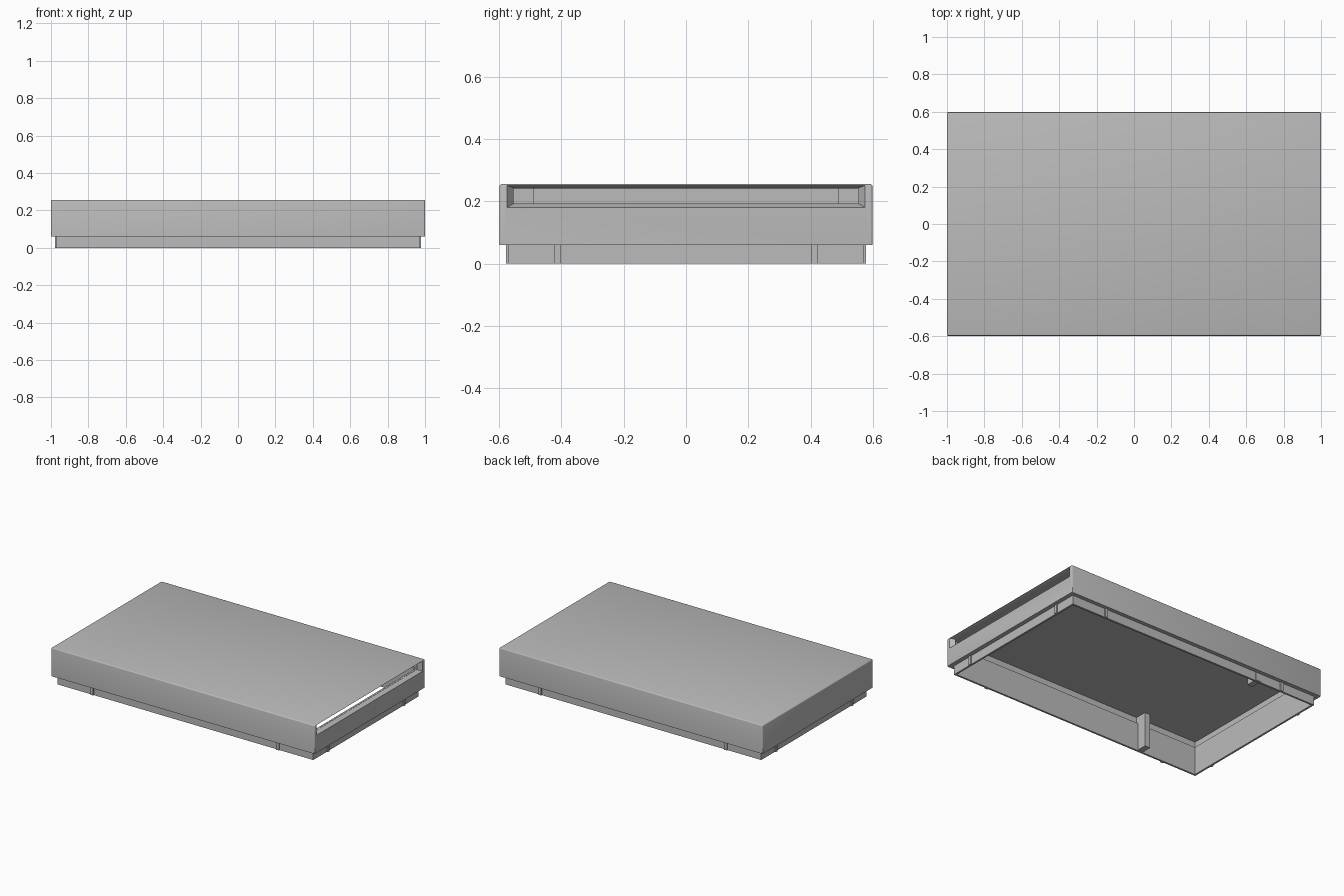
import bpy, bmesh
from mathutils import Vector

if "Cube" in bpy.data.objects:
    bpy.data.objects.remove(bpy.data.objects["Cube"], do_unlink=True)

grey = bpy.data.materials.new("plain_grey")
grey.use_nodes = True
COLOUR = (0.5, 0.5, 0.5, 1)
grey.diffuse_color = COLOUR
grey.node_tree.nodes["Principled BSDF"].inputs["Base Color"].default_value = COLOUR


def make_box(name, low, high, bevel=0, shape=None):
    """Box between two corners; bevel rounds all but the bottom edges."""
    low, high = Vector(low), Vector(high)
    bm = bmesh.new()
    bmesh.ops.create_cube(bm, size=1)
    for v in bm.verts:
        v.co = (low + high) / 2 + v.co * (high - low)
        if shape:
            shape(v)
    if bevel:
        edges = [e for e in bm.edges if max(v.co.z for v in e.verts) > low.z + 0.001]
        bmesh.ops.bevel(bm, geom=edges, offset=bevel, segments=3,
                        profile=0.5, affect='EDGES')
    mesh = bpy.data.meshes.new(name)
    bm.to_mesh(mesh)
    bm.free()
    mesh.materials.append(grey)
    obj = bpy.data.objects.new(name, mesh)
    bpy.context.collection.objects.link(obj)
    return obj


def cut(obj, cutter):
    """Subtract the cutter and discard it."""
    mod = obj.modifiers.new("cut", 'BOOLEAN')
    mod.operation = 'DIFFERENCE'
    mod.solver = 'EXACT'
    mod.object = cutter
    graph = bpy.context.evaluated_depsgraph_get()
    mesh = bpy.data.meshes.new_from_object(obj.evaluated_get(graph))
    obj.modifiers.clear()
    obj.data = mesh
    bpy.data.objects.remove(cutter, do_unlink=True)


# Outer cover: rounded box, hollow and open below
cover = make_box("outer_cover", (-1, -0.598, 0.06), (1, 0.598, 0.255), 0.007)
cut(cover, make_box("hollow_cutter", (-0.971, -0.571, -0.1), (0.971, 0.571, 0.241)))


# Chamfered slot through the end wall, narrowing inwards
def flare(v):
    if v.co.x > 0.98:
        v.co.y *= 1.05
        v.co.z += 0.01 if v.co.z > 0.22 else -0.015


cut(cover, make_box("slot_cutter", (0.965, -0.548, 0.195), (1.001, 0.548, 0.241),
                    shape=flare))

# Inner base frame, open above and below
frame = make_box("base_frame", (-0.97, -0.57, 0), (0.97, 0.57, 0.193))
cut(frame, make_box("frame_cutter", (-0.957, -0.557, -0.1), (0.957, 0.557, 0.3)))

# Stop posts on the long inner walls, and thin ribs outside the frame
for side, y in (("front", -1), ("back", 1)):
    ys = sorted((y * 0.49, y * 0.572))
    make_box(side + "_stop_post", (-0.54, ys[0], 0.005), (-0.5, ys[1], 0.243))
    for end, x in (("right", -1), ("left", 1)):
        ys = sorted((y * 0.565, y * 0.578))
        make_box(f"{side}_{end}_long_rib", (x * 0.705 - 0.01, ys[0], 0),
                 (x * 0.705 + 0.01, ys[1], 0.065))
        xs = sorted((x * 0.965, x * 0.978))
        make_box(f"{side}_{end}_end_rib", (xs[0], y * 0.412 - 0.01, 0),
                 (xs[1], y * 0.412 + 0.01, 0.065))

# Smooth only the rounded edges of the cover
bpy.ops.object.select_all(action='DESELECT')
bpy.context.view_layer.objects.active = cover
cover.select_set(True)
bpy.ops.object.shade_smooth_by_angle()
